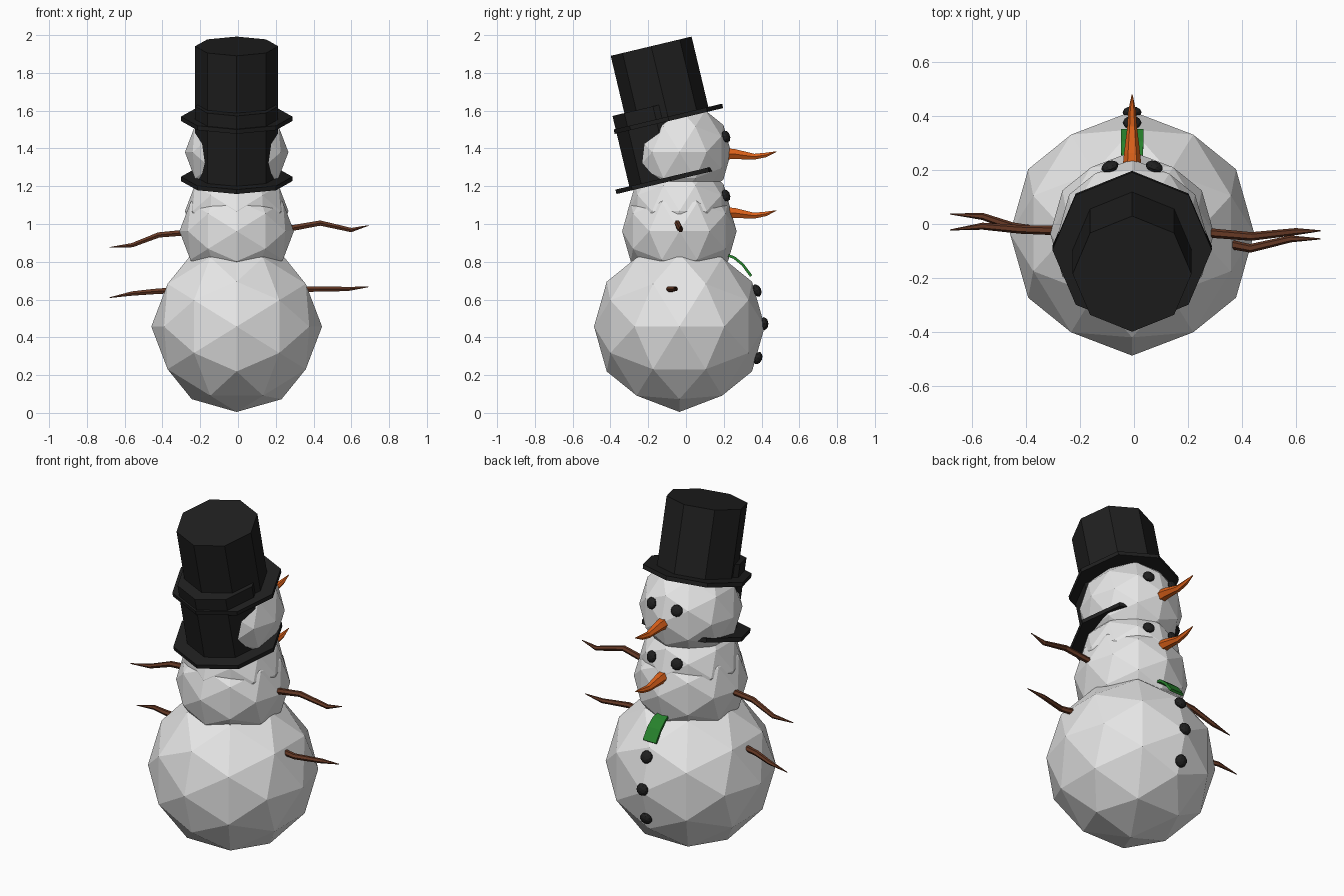
import bpy, bmesh, math
from mathutils import Vector, Matrix

cube = bpy.data.objects.get("Cube")
if cube:
    bpy.data.objects.remove(cube, do_unlink=True)


def material(name, rgb):
    mat = bpy.data.materials.new(name)
    mat.use_nodes = True
    mat.diffuse_color = (*rgb, 1)
    mat.node_tree.nodes["Principled BSDF"].inputs["Base Color"].default_value = (*rgb, 1)
    return mat


SNOW = material("snow white", (0.8, 0.8, 0.8))
COAL = material("coal black", (0.014, 0.014, 0.014))
CARROT = material("carrot orange", (0.72, 0.12, 0.01))
BARK = material("bark brown", (0.13, 0.04, 0.018))
SCARF = material("scarf green", (0.02, 0.22, 0.025))


def finish(name, bm, mat):
    bmesh.ops.recalc_face_normals(bm, faces=bm.faces)
    mesh = bpy.data.meshes.new(name)
    bm.to_mesh(mesh)
    bm.free()
    mesh.materials.append(mat)
    obj = bpy.data.objects.new(name, mesh)
    bpy.context.collection.objects.link(obj)
    return obj


def ball(name, centre, scale, mat, facing=None):
    """Faceted ball grown from three golden rectangles."""
    bm = bmesh.new()
    golden = (1 + math.sqrt(5)) / 2
    for a in (-1, 1):
        for b in (-golden, golden):
            for co in ((b, a, 0), (0, b, a), (a, 0, b)):
                bm.verts.new(co)
    bmesh.ops.convex_hull(bm, input=bm.verts[:])
    bmesh.ops.subdivide_edges(bm, edges=bm.edges[:], cuts=1, use_grid_fill=True)
    turn = Matrix.Identity(3)
    if facing:
        turn = Vector(facing).to_track_quat('Y', 'Z').to_matrix()
    for v in bm.verts:
        v.co = turn @ (v.co.normalized() * Vector(scale)) + Vector(centre)
    return finish(name, bm, mat)


def tube(name, points, radii, mat, sides=6):
    """Tapered tube along a path, closed at both ends."""
    bm = bmesh.new()
    pts = [Vector(p) for p in points]
    rings = []
    for i, (p, r) in enumerate(zip(pts, radii)):
        along = pts[min(i + 1, len(pts) - 1)] - pts[max(i - 1, 0)]
        turn = along.to_track_quat('Z', 'Y')
        angles = [math.tau * k / sides for k in range(sides)]
        rings.append([bm.verts.new(p + turn @ Vector((r * math.cos(a), r * math.sin(a), 0)))
                      for a in angles])
    for low, high in zip(rings, rings[1:]):
        for k in range(sides):
            n = (k + 1) % sides
            bm.faces.new((low[k], low[n], high[n], high[k]))
    bm.faces.new(rings[0])
    bm.faces.new(rings[-1])
    return finish(name, bm, mat)


def hat(name, base):
    """Eight-sided brim and crown, leaning to -y."""
    bm = bmesh.new()
    lean = Matrix.Translation(base) @ Matrix.Rotation(math.radians(13.4), 4, 'X')
    for radius, low, high in ((0.295, -0.012, 0.012), (0.22, 0, 0.395)):
        bmesh.ops.create_cone(bm, cap_ends=True, segments=8, radius1=radius, radius2=radius,
                              depth=high - low,
                              matrix=lean @ Matrix.Translation((0, 0, (low + high) / 2)))
    return finish(name, bm, COAL)


# Body
X, Y = -0.007, -0.035
ball("lower_body", (X, Y, 0.457), (0.452,) * 3, SNOW)
ball("middle_body", (X, Y, 0.962), (0.303,) * 3, SNOW)

# Two stacked heads, each with a hat, eyes and a nose
for label, drop in (("upper", 0), ("lower", 0.312)):
    ball(label + "_head", (X, Y, 1.38 - drop), (0.274,) * 3, SNOW)
    hat(label + "_hat", (X, -0.093 + drop * 0.03, 1.557 - drop * 1.02))
    for side, s in (("left", 1), ("right", -1)):
        ball(f"{label}_{side}_eye", (X + s * 0.082, 0.212, 1.463 - drop),
             (0.033, 0.02, 0.033), COAL, (s * 0.3, 0.9, 0.3))
    tube(label + "_nose",
         [(X, 0.2, 1.372 - drop), (X, 0.26, 1.37 - drop), (X, 0.36, 1.356 - drop),
          (X, 0.42, 1.365 - drop), (X, 0.478, 1.383 - drop)],
         [0.036, 0.03, 0.018, 0.014, 0.002], CARROT)

# Buttons
for i, (y, z) in enumerate(((0.375, 0.648), (0.413, 0.472), (0.38, 0.29))):
    ball(f"button_{i + 1}", (X, y, z), (0.035, 0.023, 0.035), COAL, (0, y - Y, z - 0.457))

# Twig arms
arms = {
    "upper_left_arm": [(0.24, -0.03, 0.97), (0.435, -0.046, 1.005),
                       (0.6, -0.028, 0.968), (0.69, -0.025, 0.992)],
    "upper_right_arm": [(-0.25, -0.025, 0.957), (-0.42, -0.02, 0.942),
                        (-0.56, -0.008, 0.888), (-0.68, -0.022, 0.876)],
    "lower_left_arm": [(0.33, -0.07, 0.655), (0.43, -0.09, 0.656),
                       (0.58, -0.055, 0.656), (0.69, -0.055, 0.667)],
    "lower_right_arm": [(-0.33, -0.03, 0.65), (-0.45, -0.01, 0.642),
                        (-0.56, 0.028, 0.632), (-0.68, 0.037, 0.61)],
}
for name, path in arms.items():
    tube(name, path, [0.018, 0.016, 0.013, 0.002], BARK)

# Scarf end draped over the lower body
bm = bmesh.new()
rows = [[bm.verts.new((X + s * w, y, z)) for s in (-1, 1)]
        for y, z, w in ((0.2, 0.842, 0.03), (0.255, 0.822, 0.04),
                        (0.3, 0.785, 0.042), (0.345, 0.725, 0.042))]
for a, b in zip(rows, rows[1:]):
    bm.faces.new((a[0], a[1], b[1], b[0]))
scarf = finish("scarf_end", bm, SCARF)
thick = scarf.modifiers.new("thickness", 'SOLIDIFY')
thick.thickness = 0.014
thick.offset = 0
